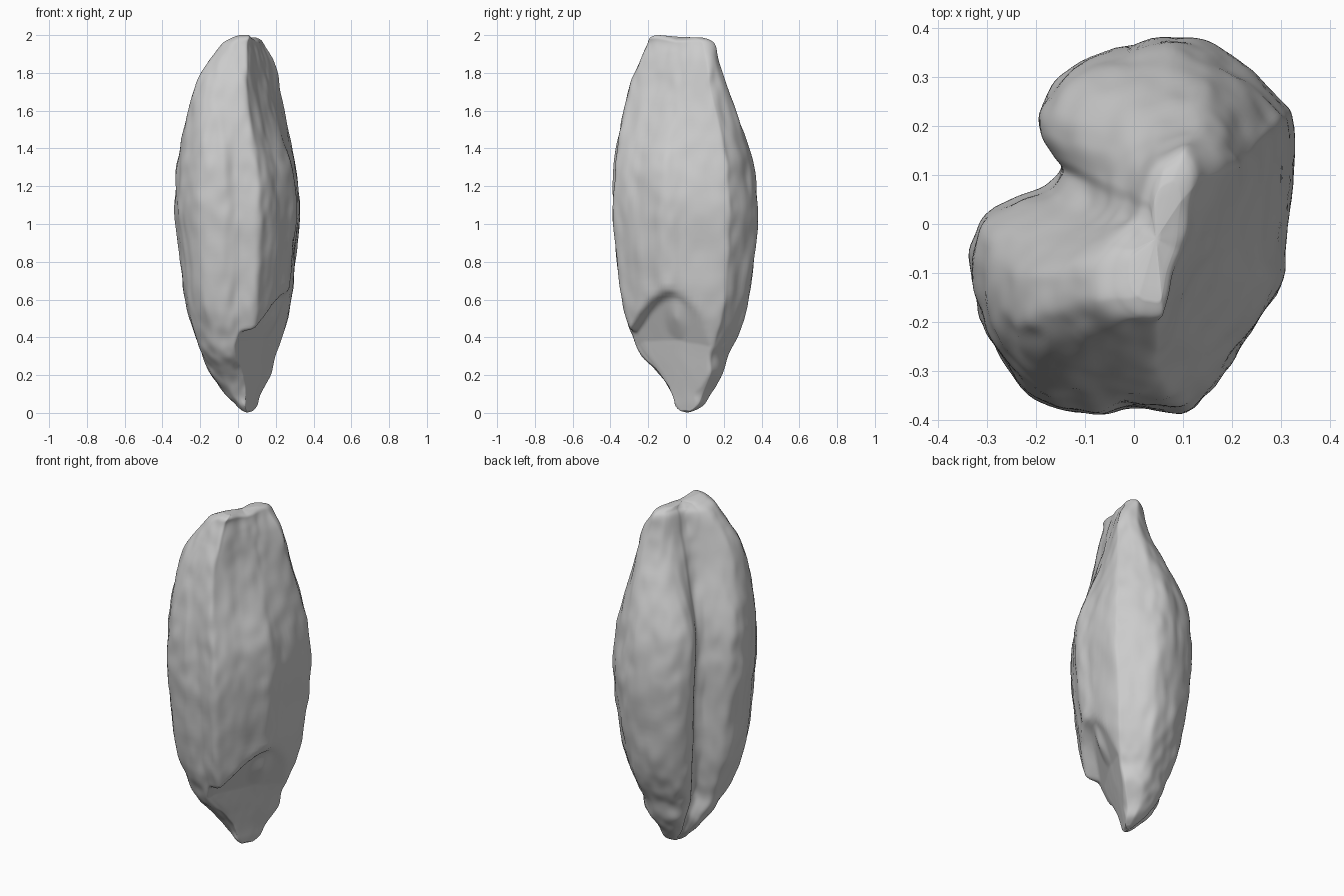
import bpy
import bmesh
from mathutils import Vector, noise

cube = bpy.data.objects.get("Cube")
if cube:
    bpy.data.objects.remove(cube, do_unlink=True)


def spline(points, steps, closed):
    """Catmull-Rom curve through points of any dimension."""
    count = len(points)
    pick = (lambda i: points[i % count]) if closed else (
        lambda i: points[max(0, min(count - 1, i))])
    result = []
    for i in range(count if closed else count - 1):
        a, b, c, d = (Vector(pick(i + k)) for k in (-1, 0, 1, 2))
        for s in range(steps):
            t = s / steps
            result.append(b + (c - a) * (t / 2)
                          + (a * 2 - b * 5 + c * 4 - d) * (t * t / 2)
                          + (b * 3 - a - c * 3 + d) * (t ** 3 / 2))
    if not closed:
        result.append(Vector(points[-1]))
    return result


def unit_section(points):
    """Closed smooth outline fitted to the square from -1 to 1."""
    curve = spline(points, 7, True)
    spans = [(min(axis), max(axis)) for axis in zip(*curve)]
    return [[(2 * c - low - high) / (high - low)
             for c, (low, high) in zip(p, spans)] for p in curve]


def smoothstep(t):
    t = max(0, min(1, t))
    return t * t * (3 - 2 * t)


# Body outline with the rounded crease, counter-clockwise
body = unit_section([
    (-.145, .125), (-.175, .085), (-.24, .06), (-.305, .02), (-.33, -.06),
    (-.315, -.17), (-.28, -.25), (-.20, -.35), (-.09, -.38), (0, -.37),
    (.10, -.38), (.15, -.34), (.22, -.25), (.30, -.12), (.315, 0),
    (.33, .20), (.30, .26), (.20, .35), (.12, .385), (0, .37),
    (-.12, .33), (-.18, .27), (-.19, .21), (-.165, .16)])

# Tip outline, a crest that runs diagonally
tip = unit_section([
    (-.01, .04), (-.03, .01), (-.07, -.02), (-.11, -.05), (-.15, -.09),
    (-.16, -.13), (-.155, -.18), (-.12, -.22), (-.07, -.245), (-.02, -.25),
    (.04, -.25), (.06, -.22), (.09, -.15), (.13, -.05), (.15, 0),
    (.185, .09), (.19, .12), (.17, .16), (.14, .18), (.11, .18),
    (.06, .165), (.03, .14), (.01, .11), (-.005, .07)])

# Height, then the left, right, front and back limits
limits = spline([
    (0.01, .02, .08, -.03, .04), (.04, -.01, .10, -.06, .09),
    (.10, -.07, .12, -.08, .13), (.20, -.14, .17, -.14, .19),
    (.30, -.19, .20, -.23, .22), (.40, -.23, .24, -.28, .27),
    (.60, -.28, .28, -.34, .335), (1, -.325, .325, -.385, .38),
    (1.2, -.33, .32, -.385, .37), (1.4, -.31, .285, -.37, .335),
    (1.7, -.24, .23, -.305, .225), (1.85, -.16, .19, -.25, .18),
    (1.935, -.09, .145, -.21, .155), (1.965, -.04, .125, -.19, .13),
    (1.978, -.01, .10, -.16, .09)], 12, False)

scar_normal = Vector((.75, -.45, -.35)).normalized()


def shape(x, y, z):
    """Surface ripples plus the arched germ hollow near the base."""
    p = Vector((x, y, z))
    out = Vector((x, y, 0)).normalized()
    p += out * .009 * noise.noise(Vector((x * 9, y * 9, z * 4)))
    p += out * .007 * noise.noise(Vector((x * 20, y * 20, z * 10)))
    extra = p.dot(scar_normal) + .02 - .07 * max(0, 1 - z / .35)
    arch = .66 - 4.5 * (y + .08) ** 2
    if extra > 0 and z < arch:
        germ = Vector((p.y + .08, (p.z - .48) / 1.8)).length
        bump = .02 * max(0, 1 - germ / .07)
        p += scar_normal * (bump - extra * .97) * smoothstep((arch - z) / .07)
    return p


bm = bmesh.new()
rings = []
for z, left, right, front, back in limits:
    ring = []
    blend = smoothstep((z - 1.25) / .6)
    for (u, v), (tip_u, tip_v) in zip(body, tip):
        u += (tip_u - u) * blend
        v += (tip_v - v) * blend
        x = (left + right) / 2 + u * (right - left) / 2
        y = (front + back) / 2 + v * (back - front) / 2
        # The tip has two low crowns with a dip between them
        rise = max(0, (z - 1.85) / .125)
        crown = .022 * rise * min(1, abs(y + .05) / .1) * (1 if y < -.05 else .4)
        ring.append(bm.verts.new(shape(x, y, z + crown)))
    rings.append(ring)

size = len(body)
for low, high in zip(rings, rings[1:]):
    for i in range(size):
        j = (i + 1) % size
        bm.faces.new((low[i], low[j], high[j], high[i]))

# Rounded end caps
for ring, rise in ((rings[0], -.01), (rings[-1], .002)):
    centre = sum((v.co for v in ring), Vector()) / size
    previous = ring
    for scale in (.75, .5, .25):
        inner = [bm.verts.new(centre + (v.co - centre) * scale
                              + Vector((0, 0, rise * (1 - scale)))) for v in ring]
        for i in range(size):
            j = (i + 1) % size
            bm.faces.new((previous[i], previous[j], inner[j], inner[i]))
        previous = inner
    middle = bm.verts.new(centre + Vector((0, 0, rise)))
    for i in range(size):
        bm.faces.new((previous[i], previous[(i + 1) % size], middle))

bmesh.ops.recalc_face_normals(bm, faces=bm.faces)
mesh = bpy.data.meshes.new("grain_kernel")
bm.to_mesh(mesh)
bm.free()
kernel = bpy.data.objects.new("grain_kernel", mesh)
bpy.context.collection.objects.link(kernel)

# Plain husk colour
husk = bpy.data.materials.new("pale_grey")
husk.use_nodes = True
colour = (.6, .6, .6, 1)
husk.diffuse_color = colour
husk.node_tree.nodes["Principled BSDF"].inputs["Base Color"].default_value = colour
mesh.materials.append(husk)
mesh.shade_smooth()

# Soften the scar rim slightly
soften = kernel.modifiers.new("soften", 'SMOOTH')
soften.factor = .4
soften.iterations = 2
